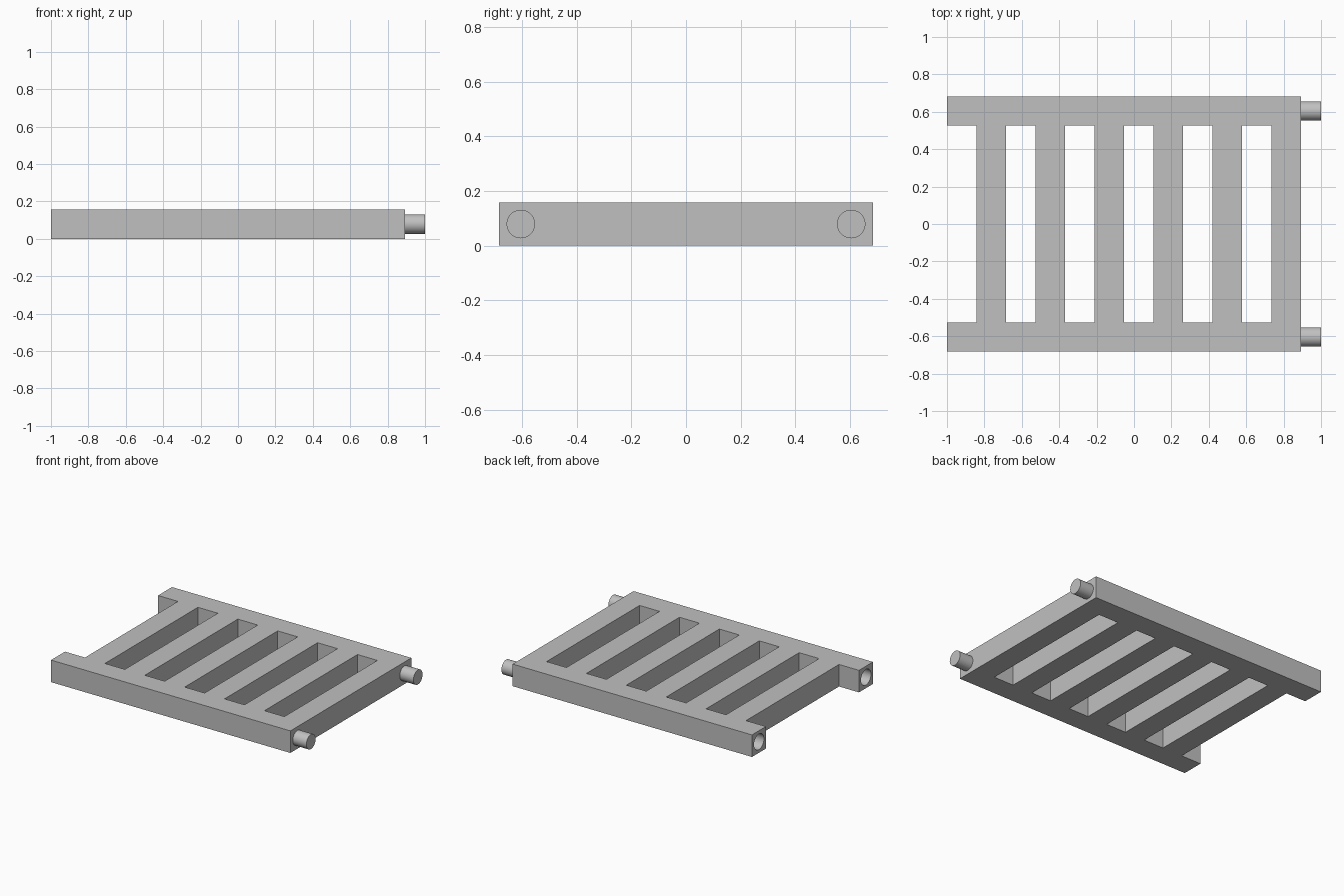
import bpy
import math
from mathutils import Matrix

if "Cube" in bpy.data.objects:
    bpy.data.objects.remove(bpy.data.objects["Cube"], do_unlink=True)

U = 0.1577                  # bar thickness, also the gap between rungs
LEFT, RIGHT = -1.0, -1.0 + 12 * U
HALF = 0.683                # half depth of the frame
RAIL_Y = HALF - U / 2
PIN_R, HOLE_R, HOLE_DEPTH = 0.052, 0.056, 0.12

grey = bpy.data.materials.new("light_grey")
grey.use_nodes = True
colour = (0.53, 0.53, 0.53, 1)
grey.diffuse_color = colour
grey.node_tree.nodes["Principled BSDF"].inputs["Base Color"].default_value = colour


def box(name, x0, x1, y0, y1, z0, z1):
    bpy.ops.mesh.primitive_cube_add(size=1)
    ob = bpy.context.object
    ob.name = name
    ob.data.transform(Matrix.Translation(((x0 + x1) / 2, (y0 + y1) / 2, (z0 + z1) / 2))
                      @ Matrix.Diagonal((x1 - x0, y1 - y0, z1 - z0, 1)))
    ob.data.materials.append(grey)
    return ob


def rod(name, x0, x1, y, radius):
    bpy.ops.mesh.primitive_cylinder_add(vertices=48, radius=radius, depth=x1 - x0)
    ob = bpy.context.object
    ob.name = name
    ob.data.transform(Matrix.Translation(((x0 + x1) / 2, y, U / 2))
                      @ Matrix.Rotation(math.pi / 2, 4, 'Y'))
    ob.data.materials.append(grey)
    return ob


def cut(target, cutter):
    cutter.hide_render = True
    mod = target.modifiers.new("cut", 'BOOLEAN')
    mod.operation = 'DIFFERENCE'
    mod.solver = 'EXACT'
    mod.object = cutter
    bpy.context.view_layer.objects.active = target
    bpy.ops.object.modifier_apply(modifier=mod.name)
    bpy.data.objects.remove(cutter, do_unlink=True)


def smooth(ob):
    bpy.ops.object.select_all(action='DESELECT')
    ob.select_set(True)
    bpy.context.view_layer.objects.active = ob
    bpy.ops.object.shade_smooth_by_angle(angle=math.radians(30))


# Frame: a slab with an open end notch and five slots leaving six rungs
frame = box("rung_frame", LEFT, RIGHT, -HALF, HALF, 0, U)
inner = HALF - U
for i in range(6):
    x1 = LEFT + (2 * i + 1) * U
    x0 = x1 - U if i else LEFT - 0.1
    cut(frame, box("slot_cutter", x0, x1, -inner, inner, -0.1, U + 0.1))

# Sockets in the open rail ends, matching pins on the other end
for side, y in (("front", -RAIL_Y), ("back", RAIL_Y)):
    cut(frame, rod("socket_cutter", LEFT - 0.1, LEFT + HOLE_DEPTH, y, HOLE_R))
    smooth(rod(side + "_pin", RIGHT, 1.0, y, PIN_R))
smooth(frame)
